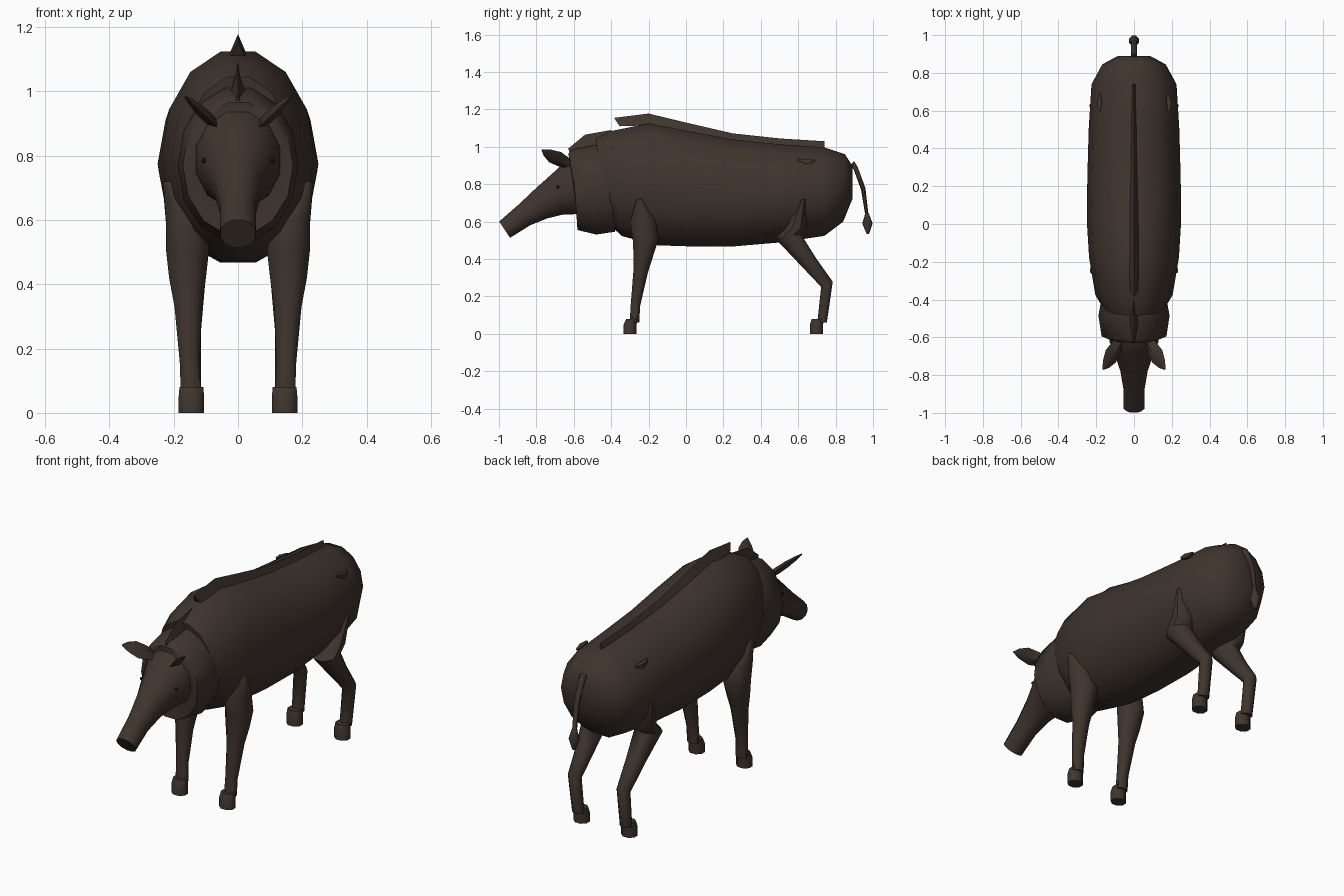
import bpy, bmesh, math
from mathutils import Vector

cube = bpy.data.objects.get("Cube")
if cube:
    bpy.data.objects.remove(cube, do_unlink=True)


def material(name, color):
    m = bpy.data.materials.new(name)
    m.use_nodes = True
    m.diffuse_color = (*color, 1)
    m.node_tree.nodes["Principled BSDF"].inputs["Base Color"].default_value = (*color, 1)
    return m


hide = material("dark brown hide", (0.050, 0.035, 0.027))
eye_dark = material("eye black", (0.008, 0.007, 0.006))


def finish(bm, name, mat, angle):
    bmesh.ops.recalc_face_normals(bm, faces=bm.faces)
    me = bpy.data.meshes.new(name)
    bm.to_mesh(me)
    bm.free()
    me.materials.append(mat)
    ob = bpy.data.objects.new(name, me)
    bpy.context.collection.objects.link(ob)
    bpy.ops.object.select_all(action='DESELECT')
    ob.select_set(True)
    bpy.context.view_layer.objects.active = ob
    bpy.ops.object.shade_smooth_by_angle(angle=math.radians(angle))
    return ob


def skin(bm, loops):
    """Bridge successive vertex loops and cap both ends."""
    rows = [[bm.verts.new(p) for p in loop] for loop in loops]
    n = len(rows[0])
    for a, b in zip(rows, rows[1:]):
        for i in range(n):
            j = (i + 1) % n
            bm.faces.new((a[i], a[j], b[j], b[i]))
    bm.faces.new(rows[0])
    bm.faces.new(rows[-1])


def loft(name, rings, sides, side=1, angle=50):
    """Each ring: two opposite (y, z) points, centre x and half width."""
    loops = []
    for (py, pz), (qy, qz), x, hw in rings:
        p, q = Vector((side * x, py, pz)), Vector((side * x, qy, qz))
        mid, half = (p + q) / 2, (p - q) / 2
        loop = []
        for i in range(sides):
            t = (i + 0.5) * math.tau / sides
            loop.append(mid + half * math.cos(t) + Vector((hw * math.sin(t), 0, 0)))
        loops.append(loop)
    bm = bmesh.new()
    skin(bm, loops)
    return finish(bm, name, hide, angle)


def mane(name, ridge):
    """Triangular strip; each station: top (y, z), base (y, z), half width."""
    bm = bmesh.new()
    skin(bm, [[(0, *top), (hw, *base), (-hw, *base)] for top, base, hw in ridge])
    return finish(bm, name, hide, 30)


# Barrel-shaped trunk
loft("body", [
    ((-.485, 1.05), (-.40, .57), 0, .165),
    ((-.41, 1.09), (-.34, .515), 0, .205),
    ((-.20, 1.133), (-.15, .465), 0, .238),
    ((.02, 1.09), (.02, .46), 0, .25),
    ((.25, 1.047), (.25, .46), 0, .247),
    ((.50, 1.02), (.50, .482), 0, .24),
    ((.74, 1.003), (.74, .518), 0, .225),
    ((.85, .965), (.84, .595), 0, .168),
    ((.89, .90), (.89, .72), 0, .085)], 14)

# Neck collar
loft("neck", [
    ((-.63, .97), (-.575, .63), 0, .14),
    ((-.61, .99), (-.58, .55), 0, .172),
    ((-.49, 1.015), (-.48, .525), 0, .188),
    ((-.38, 1.03), (-.38, .54), 0, .17)], 14)

# Tapering head with a flat snout disc
loft("head", [
    ((-1.0, .602), (-.94, .512), 0, .057),
    ((-.90, .69), (-.83, .58), 0, .058),
    ((-.80, .785), (-.74, .615), 0, .075),
    ((-.70, .875), (-.66, .633), 0, .108),
    ((-.64, .935), (-.59, .635), 0, .135),
    ((-.53, .975), (-.50, .62), 0, .14)], 12)

# Bristle crests on the nape and back
mane("nape_mane", [
    ((-.63, .99), (-.62, .965), .008),
    ((-.54, 1.065), (-.52, .99), .025),
    ((-.40, 1.09), (-.42, 1.03), .012)])
mane("back_mane", [
    ((-.385, 1.155), (-.355, 1.11), .02),
    ((-.20, 1.178), (-.20, 1.115), .027),
    ((.02, 1.125), (.02, 1.075), .026),
    ((.25, 1.072), (.25, 1.03), .022),
    ((.50, 1.045), (.50, 1.0), .018),
    ((.74, 1.03), (.74, .985), .01)])

# Tail with a tuft
loft("tail", [
    ((.87, .895), (.90, .925), 0, .018),
    ((.895, .88), (.92, .89), 0, .018),
    ((.935, .77), (.96, .78), 0, .016),
    ((.955, .65), (.975, .65), 0, .013),
    ((.955, .635), (.98, .64), 0, .016),
    ((.94, .59), (1.0, .59), 0, .028),
    ((.965, .535), (.98, .535), 0, .01)], 8)

for label, s in (("left", 1), ("right", -1)):
    # Front leg and hoof
    loft("front_leg_" + label, [
        ((-.265, .72), (-.235, .72), .21, .025),
        ((-.305, .60), (-.155, .60), .163, .066),
        ((-.29, .50), (-.14, .51), .157, .072),
        ((-.285, .42), (-.17, .42), .157, .062),
        ((-.285, .33), (-.20, .33), .155, .046),
        ((-.298, .15), (-.243, .15), .15, .033),
        ((-.303, .06), (-.248, .06), .147, .034)], 8, s)
    loft("front_hoof_" + label, [
        ((-.322, .08), (-.255, .08), .145, .04),
        ((-.336, .05), (-.262, .05), .145, .043),
        ((-.336, 0), (-.262, 0), .145, .043)], 8, s)
    # Hind leg and hoof
    loft("hind_leg_" + label, [
        ((.615, .72), (.64, .72), .21, .027),
        ((.53, .565), (.65, .57), .165, .062),
        ((.47, .51), (.62, .535), .155, .07),
        ((.60, .375), (.70, .405), .15, .05),
        ((.72, .25), (.787, .28), .148, .036),
        ((.70, .06), (.755, .06), .145, .033)], 8, s)
    loft("hind_hoof_" + label, [
        ((.67, .08), (.74, .08), .145, .04),
        ((.66, .05), (.736, .05), .145, .043),
        ((.66, 0), (.736, 0), .145, .043)], 8, s)
    # Small hip spur
    loft("hip_spur_" + label, [
        ((.595, .94), (.60, .925), .183, .008),
        ((.64, .94), (.645, .90), .185, .018),
        ((.69, .93), (.69, .92), .18, .008)], 4, s, 30)

    # Leaf-shaped ear, thin across its blade
    along = Vector((s * .085, -.14, .08))
    normal = Vector((s * .7, 0, -.7))
    across = along.cross(normal).normalized()
    root = Vector((s * .08, -.63, .905))
    bm = bmesh.new()
    skin(bm, [[root + along * t + across * w, root + along * t + normal * d,
               root + along * t - across * w, root + along * t - normal * d]
              for t, w, d in ((-.15, .018, .012), (.15, .042, .018), (.5, .05, .016),
                              (.8, .03, .01), (1, .004, .003))])
    finish(bm, "ear_" + label, hide, 40)

    # Eye
    bm = bmesh.new()
    bmesh.ops.create_uvsphere(bm, u_segments=10, v_segments=6, radius=.008)
    bmesh.ops.translate(bm, verts=bm.verts, vec=(s * .106, -.685, .785))
    finish(bm, "eye_" + label, eye_dark, 60)
